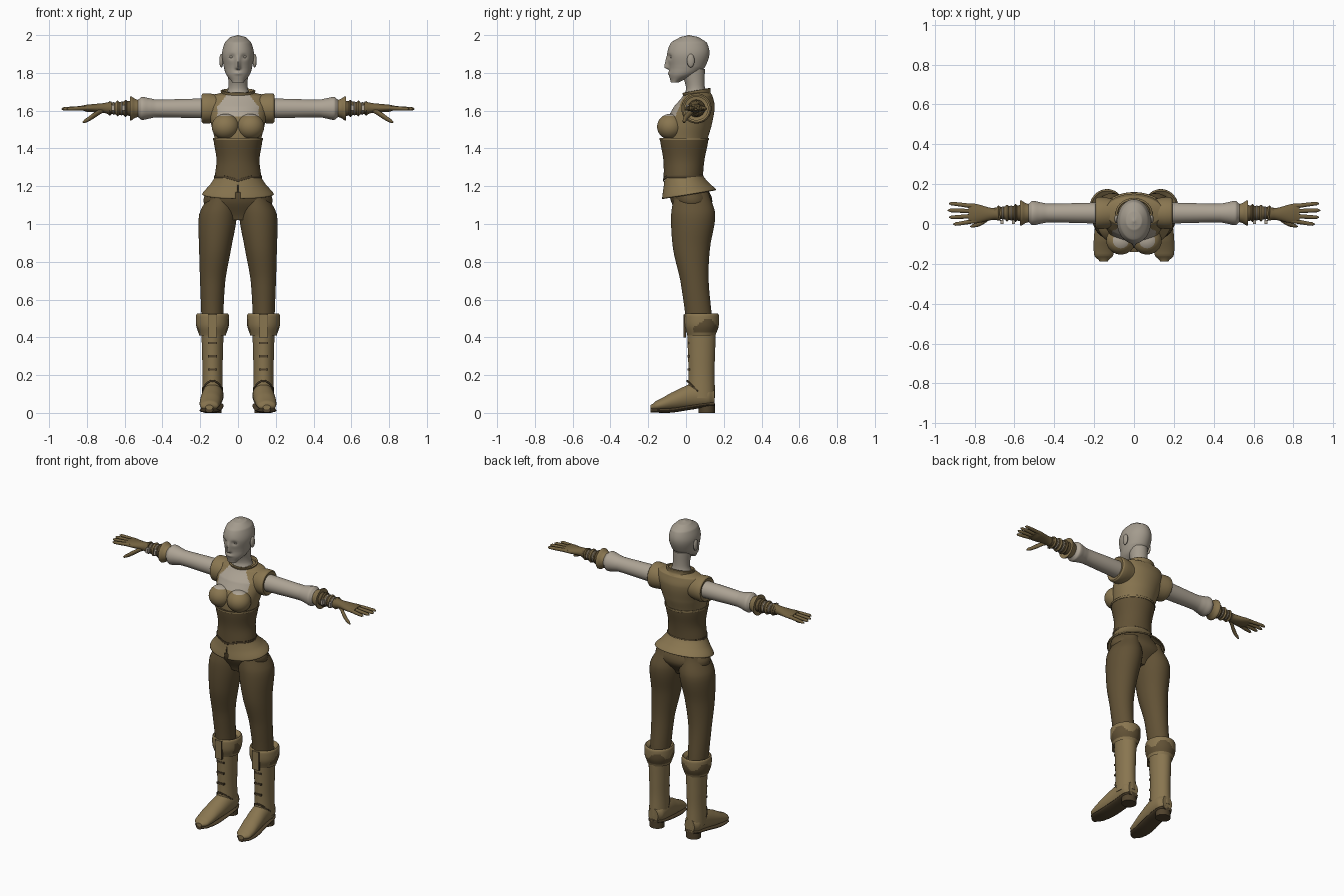
import bpy, bmesh
from math import sin, cos, tau, exp, radians, atan2
from mathutils import Matrix, Vector

if "Cube" in bpy.data.objects:
    bpy.data.objects.remove(bpy.data.objects["Cube"], do_unlink=True)


def material(name, *rgb):
    mat = bpy.data.materials.new(name)
    mat.use_nodes = True
    mat.diffuse_color = (*rgb, 1)
    mat.node_tree.nodes["Principled BSDF"].inputs["Base Color"].default_value = (*rgb, 1)
    return mat


skin = material("skin", .37, .33, .27)
linen = material("linen", .42, .37, .3)
tan = material("tan_leather", .25, .18, .08)
dark = material("dark_cloth", .12, .083, .036)
glove = material("glove_leather", .17, .12, .05)
sole = material("sole_leather", .08, .055, .026)


def finish(name, bm, mat, mirror=False, thickness=0):
    """Turn a bmesh into a smooth object, optionally mirrored and thickened."""
    bmesh.ops.recalc_face_normals(bm, faces=bm.faces)
    mesh = bpy.data.meshes.new(name)
    bm.to_mesh(mesh)
    bm.free()
    mesh.materials.append(mat)
    mesh.polygons.foreach_set("use_smooth", [True] * len(mesh.polygons))
    mesh.set_sharp_from_angle(angle=radians(40))
    obj = bpy.data.objects.new(name, mesh)
    bpy.context.collection.objects.link(obj)
    if thickness:
        obj.modifiers.new("thickness", 'SOLIDIFY').thickness = thickness
    if mirror:
        obj.modifiers.new("mirror", 'MIRROR')
    return obj


def interpolate(rows, steps):
    """Smooth curve through the rows; the position along the axis stays linear."""
    rows = [Vector(row) for row in rows]
    last = len(rows) - 1
    out = []
    for i in range(last):
        start, end = rows[i], rows[i + 1]
        leave = (end - rows[max(i - 1, 0)]) / 2
        arrive = (rows[min(i + 2, last)] - start) / 2
        for s in range(steps):
            t = s / steps
            ease = t * t * (3 - 2 * t)
            row = start.lerp(end, ease) + leave * t * (1 - t) ** 2 - arrive * t * t * (1 - t)
            row[0] = start[0] + (end[0] - start[0]) * t
            out.append(row)
    return out + [rows[-1]]


def loft(name, mat, rows, axis=2, n=40, steps=6, caps=True, warp=None, keep=None,
         mirror=False, thickness=0):
    """Skin elliptical rings: position on axis, two centres, two radii."""
    bm = bmesh.new()
    rings = []
    for t, a, b, ra, rb in interpolate(rows, steps):
        ring = []
        for k in range(n):
            angle = tau * (k + .5) / n
            point = [a + ra * cos(angle), b + rb * sin(angle)]
            point.insert(axis, t)
            ring.append(bm.verts.new(warp(*point) if warp else point))
        rings.append(ring)
    for low, high in zip(rings, rings[1:]):
        for k in range(n):
            quad = (low[k - 1], low[k], high[k], high[k - 1])
            if not keep or keep(sum((v.co for v in quad), Vector()) / 4):
                bm.faces.new(quad)
    if caps:
        bm.faces.new(rings[0])
        bm.faces.new(rings[-1])
    return finish(name, bm, mat, mirror, thickness)


def body(name, mat, rows, **options):
    """Upright part from rows of height, half width, front y and back y."""
    rings = [(z, 0, (f + b) / 2, w, (b - f) / 2) for z, w, f, b in rows]
    return loft(name, mat, rings, **options)


def arm(name, mat, *profile):
    """Round part along both arms from pairs of x and radius."""
    return loft(name, mat, [(x, .055, 1.612, r, r) for x, r in profile], axis=0, mirror=True)


def leg(name, mat, depth, *profile, **options):
    """Upright part on both lower legs from pairs of height and radius."""
    return loft(name, mat, [(z, .135, .082, r, r * depth) for z, r in profile], mirror=True, **options)


def ball(name, mat, place, size):
    bm = bmesh.new()
    bmesh.ops.create_uvsphere(bm, u_segments=64, v_segments=48, radius=1,
                              matrix=Matrix.LocRotScale(Vector(place), None, Vector(size)))
    return finish(name, bm, mat, mirror=True)


def box(name, mat, place, size):
    bm = bmesh.new()
    bmesh.ops.create_cube(bm, size=1, matrix=Matrix.LocRotScale(Vector(place), None, Vector(size)))
    return finish(name, bm, mat, mirror=True)


def paint(obj, mat, rule):
    obj.data.materials.append(mat)
    for face in obj.data.polygons:
        if rule(*face.center):
            face.material_index = 1


# Head with sculpted eye sockets, nose and lips
def bump(x, z, wide, tall):
    return exp(-(x / wide) ** 2 - (z / tall) ** 2)


def clamp(value):
    return min(1, max(0, value))


def face_shape(x, y, z):
    if y < -.02:
        socket = .01 * bump(abs(x) - .033, z - 1.885, .016, .013)
        lips = .006 * bump(x, z - 1.797, .022, .008)
        bridge = clamp((1.895 - z) / .06) * clamp((z - 1.815) / .012)
        y += socket - lips - .026 * bridge * bump(x, 0, .012, 1)
    return x, y, z


body("head", skin, [(1.748, .03, -.08, -.04), (1.79, .062, -.09, .055), (1.83, .075, -.09, .1),
                    (1.9, .085, -.1, .124), (1.96, .07, -.08, .11), (1.99, .04, -.03, .065),
                    (2, .005, .01, .02)], n=96, steps=10, warp=face_shape)
ball("eyes", skin, (.033, -.072, 1.885), (.015, .012, .009))
ball("ears", skin, (.088, .025, 1.865), (.011, .02, .036))
body("neck", skin, [(1.66, .075, -.02, .12), (1.72, .052, 0, .1), (1.82, .055, -.03, .1)])


# Upper bodice with an arched opening over the chest
def neckline(x, y, z):
    return y < .03 and z > 1.572 and abs(x) < .11 - max(0, z - 1.62) * .8


bodice = body("bodice", tan, [(1.43, .12, -.12, .11), (1.52, .14, -.115, .135), (1.62, .16, -.065, .152),
                              (1.68, .145, -.015, .14), (1.697, .085, .01, .125)], n=128, steps=16)
paint(bodice, linen, neckline)
bust = ball("bust", tan, (.066, -.083, 1.515), (.073, .07, .068))
paint(bust, linen, neckline)
arm("shoulder_caps", tan, (.09, .07), (.15, .079), (.185, .079), (.192, .072), (.186, .055))
body("collar", tan, [(1.67, .1, -.03, .14), (1.69, .088, -.015, .13), (1.712, .092, -.02, .13)],
     caps=False, thickness=.01, warp=lambda x, y, z: (x, y, z + .17 * (y - .09)))


# Corset, pointed at the front, with a narrow hem and top trim
def point_down(x, y, z):
    if y < 0:
        z -= .02 * clamp(1 - abs(x) / .07) * clamp((1.32 - z) / .07)
    return x, y, z


corset = [(1.25, .123, -.118, .09), (1.34, .114, -.12, .098), (1.45, .13, -.138, .119)]
body("corset", dark, corset, n=64, warp=point_down)


def trim(name, mat, row):
    z, w, f, b = row
    edge = .003
    body(name, mat, [(z + s * edge * 2, w + edge, f - edge, b + edge) for s in (-1, 1)],
         n=64, caps=False, thickness=edge, warp=point_down)


trim("corset_hem", sole, corset[0])
trim("corset_top_trim", tan, corset[-1])

# Flared peplum, lower in front, with a notch
body("peplum", tan, [(1.26, .119, -.113, .09), (1.21, .147, -.118, .12), (1.155, .19, -.127, .16)],
     n=128, steps=8, caps=False, thickness=.008,
     warp=lambda x, y, z: (x, y, z + 1.6 * y * (1.26 - z)),
     keep=lambda c: c.y > 0 or abs(c.x) > (1.205 - c.z) * .22)

# Trousers
body("hips", dark, [(1.25, .114, -.1, .08), (1.12, .184, -.08, .14), (1.02, .1, -.03, .08)], n=48)
loft("trouser_legs", dark, [(1.17, .085, .03, .065, .09), (1.05, .106, .038, .1, .117),
                            (.87, .121, .029, .085, .098), (.7, .134, .045, .067, .075),
                            (.47, .136, .07, .057, .07)], mirror=True)

# Boots: folded cuff, shaft, foot, sole and heel
cuff = leg("boot_cuffs", tan, 1.06, (.445, .06), (.41, .07), (.46, .086), (.515, .087), (.526, .08),
           (.505, .058), n=64)
paint(cuff, dark, lambda x, y, z: y > .04 and .43 < z < .48 + .02 * sin(4 * atan2(y - .08, x - .13)))
leg("boot_shafts", tan, 1.3, (.08, .056), (.2, .053), (.3, .055), (.45, .059))
foot = [(.152, .132, .085, .035, .045), (.12, .132, .09, .053, .06), (.04, .134, .09, .056, .067),
        (-.08, .146, .06, .056, .046), (-.16, .152, .037, .047, .026), (-.188, .152, .03, .02, .012)]
loft("boot_feet", tan, foot, axis=1, mirror=True)
loft("boot_soles", sole, [(y, x, .014 + max(0, y + .08) * .15, wide, .013) for y, x, _, wide, _ in foot],
     axis=1, mirror=True)
loft("boot_heels", sole, [(z, .132, .11, .046, .043) for z in (0, .05)], mirror=True)
for height in (.23, .3, .37):
    box("boot_buckle", sole, (.135, .014, height), (.05, .014, .012))
box("boot_front_strap", tan, (.135, -.006, .46), (.04, .014, .12))
for side in (-1, 1):
    box("strap_edge", sole, (.135 + side * .022, -.006, .46), (.006, .012, .12))

# Instep guard: a dark edge sloping from the ankle over the foot
leg("instep_edge", sole, 1.4, (.168, .056), (.178, .056), caps=False, thickness=.005,
    keep=lambda c: c.y < .06, warp=lambda x, y, z: (x, y, z - .9 * max(0, y)))

# Sleeves, flared cuffs, forearms and wrist bands
arm("sleeves", linen, (.15, .053), (.25, .051), (.43, .047), (.47, .054), (.51, .061), (.53, .046))
arm("sleeve_cuffs", tan, (.52, .043), (.545, .051), (.572, .064), (.568, .04))
arm("forearms", dark, (.54, .042), (.62, .035), (.7, .028))
for k, mat in enumerate((dark, linen, tan, linen, glove)):
    middle, radius = .595 + .021 * k, (.04 if mat == linen else .046) - .002 * k
    arm("wrist_band", mat, (middle - .008, radius - .006), (middle, radius), (middle + .008, radius - .006))
for place in (.605, .662):
    box("wrist_buckle", linen, (place, .01, 1.615), (.016, .02, .03))

# Gloved hands with spread fingers and a lowered thumb
loft("hands", glove, [(.67, .05, 1.614, .034, .034), (.71, .05, 1.614, .03, .026),
                      (.8, .052, 1.613, .05, .019), (.83, .054, 1.614, .046, .012)], axis=0, mirror=True)
for k in range(4):
    knuckle, end, tip = .016 + .024 * k, .034 * k, .935 - .007 * (k - 2) ** 2
    loft("finger", glove, [(.79, knuckle, 1.614, .012, .012), (tip - .012, end, 1.61, .009, .009),
                           (tip, end, 1.609, .003, .003)], axis=0, n=14, mirror=True)
loft("thumb", glove, [(.715, .035, 1.602, .012, .014), (.77, .004, 1.57, .013, .015),
                      (.812, -.01, 1.545, .008, .01), (.822, -.012, 1.54, .003, .003)],
     axis=0, n=14, mirror=True)
